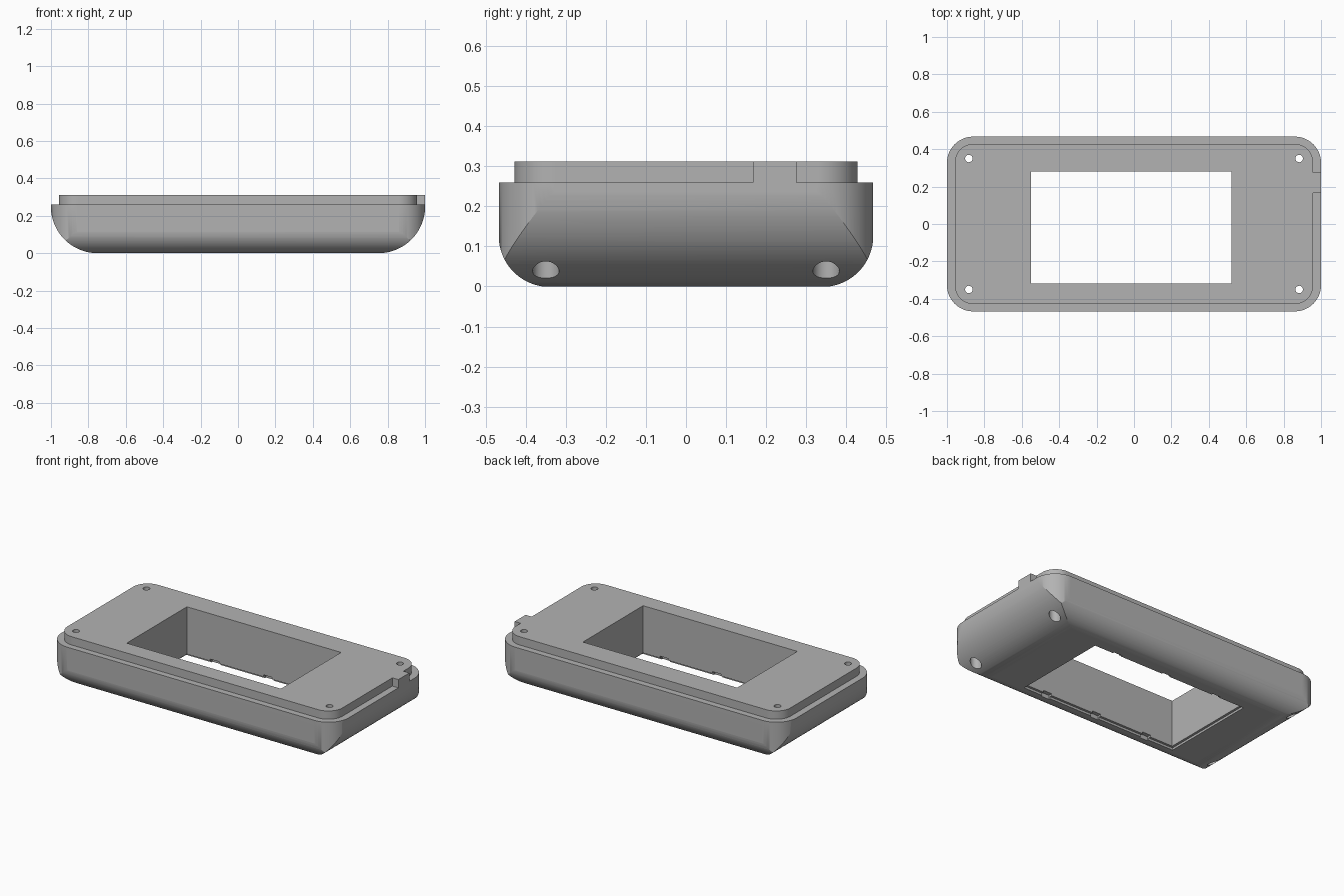
import bpy, bmesh
from math import sin, cos, pi, radians
from mathutils import Vector

if "Cube" in bpy.data.objects:
    bpy.data.objects.remove(bpy.data.objects["Cube"], do_unlink=True)

HALF_X, HALF_Y, TOP, SHOULDER = 1.0, 0.467, 0.312, 0.26
WIN_X, WIN_Y = (-0.552, 0.522), (-0.319, 0.28)


def prism(name, outline, lo, hi, axis="z"):
    """Extrude a 2D outline along one axis."""
    place = {"x": lambda a, b, t: (t, a, b),
             "y": lambda a, b, t: (a, t, b),
             "z": lambda a, b, t: (a, b, t)}[axis]
    bm = bmesh.new()
    base = bm.faces.new([bm.verts.new(place(a, b, lo)) for a, b in outline])
    ext = bmesh.ops.extrude_face_region(bm, geom=[base], use_keep_orig=True)
    verts = [v for v in ext["geom"] if isinstance(v, bmesh.types.BMVert)]
    bmesh.ops.translate(bm, verts=verts, vec=Vector(place(0, 0, hi - lo)))
    bmesh.ops.recalc_face_normals(bm, faces=bm.faces)
    mesh = bpy.data.meshes.new(name)
    bm.to_mesh(mesh)
    bm.free()
    obj = bpy.data.objects.new(name, mesh)
    bpy.context.collection.objects.link(obj)
    return obj


def arc(cx, cy, r, start, end, steps=20):
    return [(cx + r * cos(start + (end - start) * i / steps),
             cy + r * sin(start + (end - start) * i / steps)) for i in range(steps + 1)]


def rounded(hx, hy, r):
    pts = []
    for i, (sx, sy) in enumerate([(1, 1), (-1, 1), (-1, -1), (1, -1)]):
        pts += arc(sx * (hx - r), sy * (hy - r), r, i * pi / 2, (i + 1) * pi / 2)
    return pts


def box(name, xs, ys, lo, hi):
    return prism(name, [(xs[0], ys[0]), (xs[1], ys[0]), (xs[1], ys[1]), (xs[0], ys[1])], lo, hi)


def belly(half, r, drop=0.0):
    """Section with two rounded lower corners."""
    return (arc(half - r, r - drop, r, -pi / 2, 0, 32) + [(half, 1), (-half, 1)]
            + arc(r - half, r - drop, r, pi, 1.5 * pi, 32))


def combine(target, tool, operation="DIFFERENCE"):
    tool.hide_render = True
    mod = target.modifiers.new(operation.lower(), "BOOLEAN")
    mod.operation, mod.solver, mod.object = operation, "EXACT", tool
    bpy.context.view_layer.objects.active = target
    bpy.ops.object.modifier_apply(modifier=mod.name)
    bpy.data.objects.remove(tool, do_unlink=True)


# Shell: rounded block with curved underside along both directions
shell = prism("case_shell", rounded(HALF_X, HALF_Y, 0.14), -0.1, TOP)
combine(shell, prism("end_curve", belly(HALF_X + 0.0005, 0.25), -1, 1, "y"), "INTERSECT")
combine(shell, prism("side_curve", belly(HALF_Y + 0.0005, 0.127, 0.001), -2, 2, "x"), "INTERSECT")

# Rebate around the raised lip, leaving a locating tab on one end
rebate = box("rebate", (-1.3, 1.3), (-0.8, 0.8), SHOULDER, 0.5)
combine(rebate, prism("lip", rounded(0.958, 0.428, 0.1), 0.1, 0.7))
combine(rebate, box("tab", (0.8, 1.6), (0.167, 0.276), 0.1, 0.7))
combine(shell, rebate)

# Window with a shallow recess and clip slots on the underside
combine(shell, box("window", WIN_X, WIN_Y, -0.5, 0.8))
grow = 0.015
combine(shell, box("recess", (WIN_X[0] - grow, WIN_X[1] + grow),
                   (WIN_Y[0] - grow, WIN_Y[1] + grow), -0.2, 0.014))
for x in (-0.36, 0.01, 0.375):
    combine(shell, box("clip_slot", (x - 0.03, x + 0.03),
                       (WIN_Y[0] - 0.025, WIN_Y[1] + 0.025), -0.2, 0.026))

# Corner screw holes with counterbores from below
for sx in (-1, 1):
    for sy in (-1, 1):
        for r, top in ((0.02, 0.6), (0.033, 0.15)):
            ring = arc(sx * 0.883, sy * 0.35, r, 0, 2 * pi, 32)[:-1]
            combine(shell, prism("screw_hole", ring, -0.3, top))

# Colour and shading
grey = bpy.data.materials.new("mid_grey")
grey.use_nodes = True
colour = (0.45, 0.45, 0.45, 1)
grey.diffuse_color = colour
grey.node_tree.nodes["Principled BSDF"].inputs["Base Color"].default_value = colour
shell.data.materials.clear()
shell.data.materials.append(grey)
for face in shell.data.polygons:
    face.material_index = 0
bpy.ops.object.select_all(action="DESELECT")
shell.select_set(True)
bpy.context.view_layer.objects.active = shell
bpy.ops.object.shade_smooth_by_angle(angle=radians(25))
weights = shell.modifiers.new("even_normals", "WEIGHTED_NORMAL")
weights.keep_sharp = True
